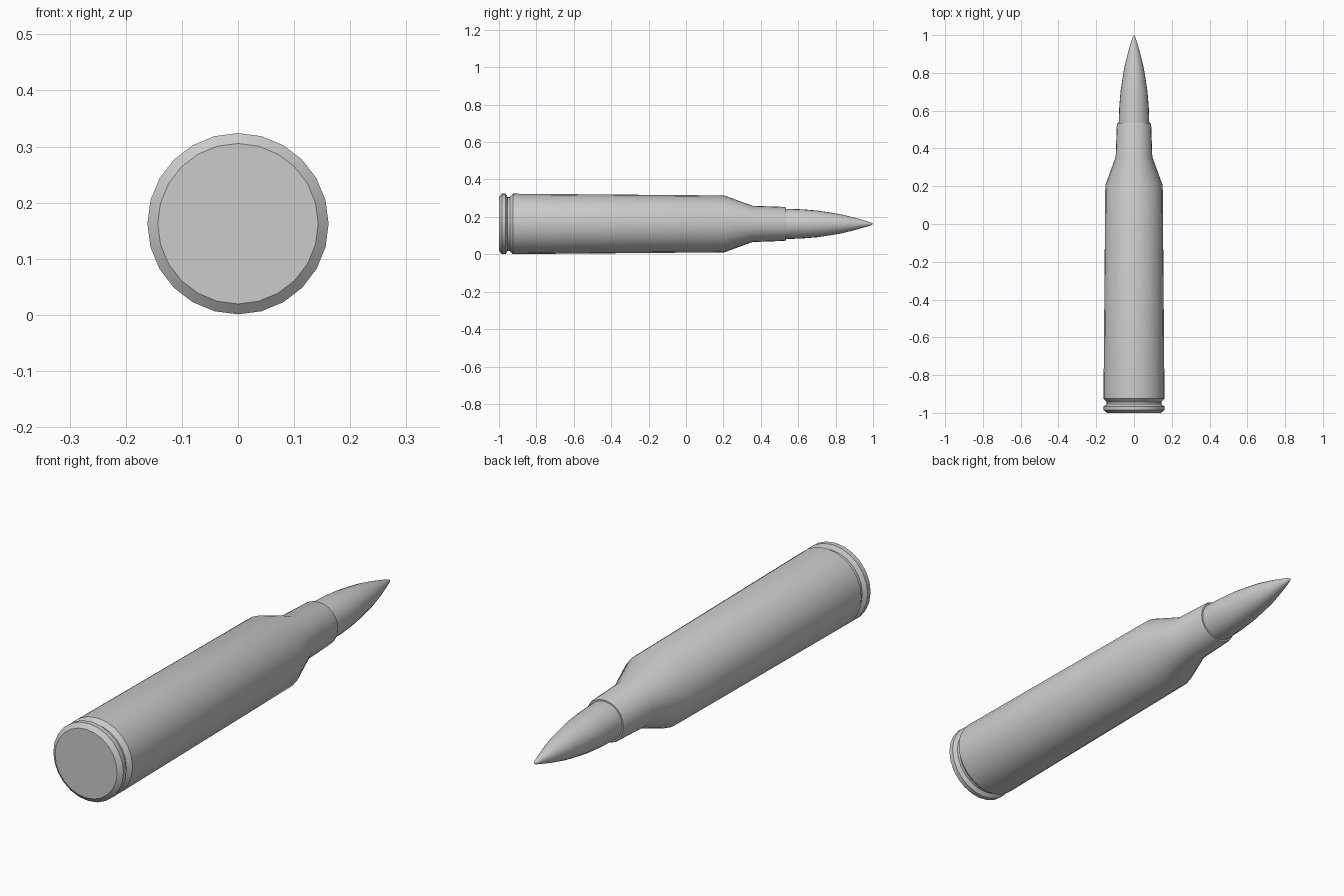
import bpy, bmesh, math

if "Cube" in bpy.data.objects:
    bpy.data.objects.remove(bpy.data.objects["Cube"])

SIDES = 24
AXIS_Z = 0.1625


def lathe(name, profile):
    """Revolve (y, radius) points around the long axis; ends are capped."""
    bm = bmesh.new()
    rings = []
    for y, r in profile:
        if r == 0:
            rings.append([bm.verts.new((0, y, AXIS_Z))] * SIDES)
            continue
        rings.append([bm.verts.new((r * math.sin(2 * math.pi * i / SIDES), y,
                                    AXIS_Z + r * math.cos(2 * math.pi * i / SIDES)))
                      for i in range(SIDES)])
    for a, b in zip(rings, rings[1:]):
        for i in range(SIDES):
            j = (i + 1) % SIDES
            bm.faces.new(list(dict.fromkeys((a[i], a[j], b[j], b[i]))))
    for ring in (rings[0], rings[-1]):
        if len(set(ring)) > 1:
            bm.faces.new(ring)
    bmesh.ops.recalc_face_normals(bm, faces=bm.faces)
    mesh = bpy.data.meshes.new(name)
    bm.to_mesh(mesh)
    bm.free()
    obj = bpy.data.objects.new(name, mesh)
    bpy.context.collection.objects.link(obj)
    bpy.ops.object.select_all(action='DESELECT')
    obj.select_set(True)
    bpy.context.view_layer.objects.active = obj
    bpy.ops.object.shade_smooth_by_angle(angle=math.radians(30))
    return obj


# Case: bevelled rim, extractor groove, tapered body, shoulder and neck
lathe("case", [(-1.0, 0.143), (-0.985, 0.1615), (-0.965, 0.1615),
               (-0.954, 0.145), (-0.942, 0.145), (-0.925, 0.1615),
               (0.205, 0.152), (0.355, 0.097), (0.525, 0.091),
               (0.535, 0.087)])

# Pointed tip seated in the neck
lathe("tip", [(0.50, 0.081), (0.535, 0.081), (0.62, 0.078), (0.70, 0.0715),
              (0.77, 0.061), (0.83, 0.051), (0.90, 0.034),
              (0.96, 0.0165), (0.99, 0.007), (1.0, 0)])
